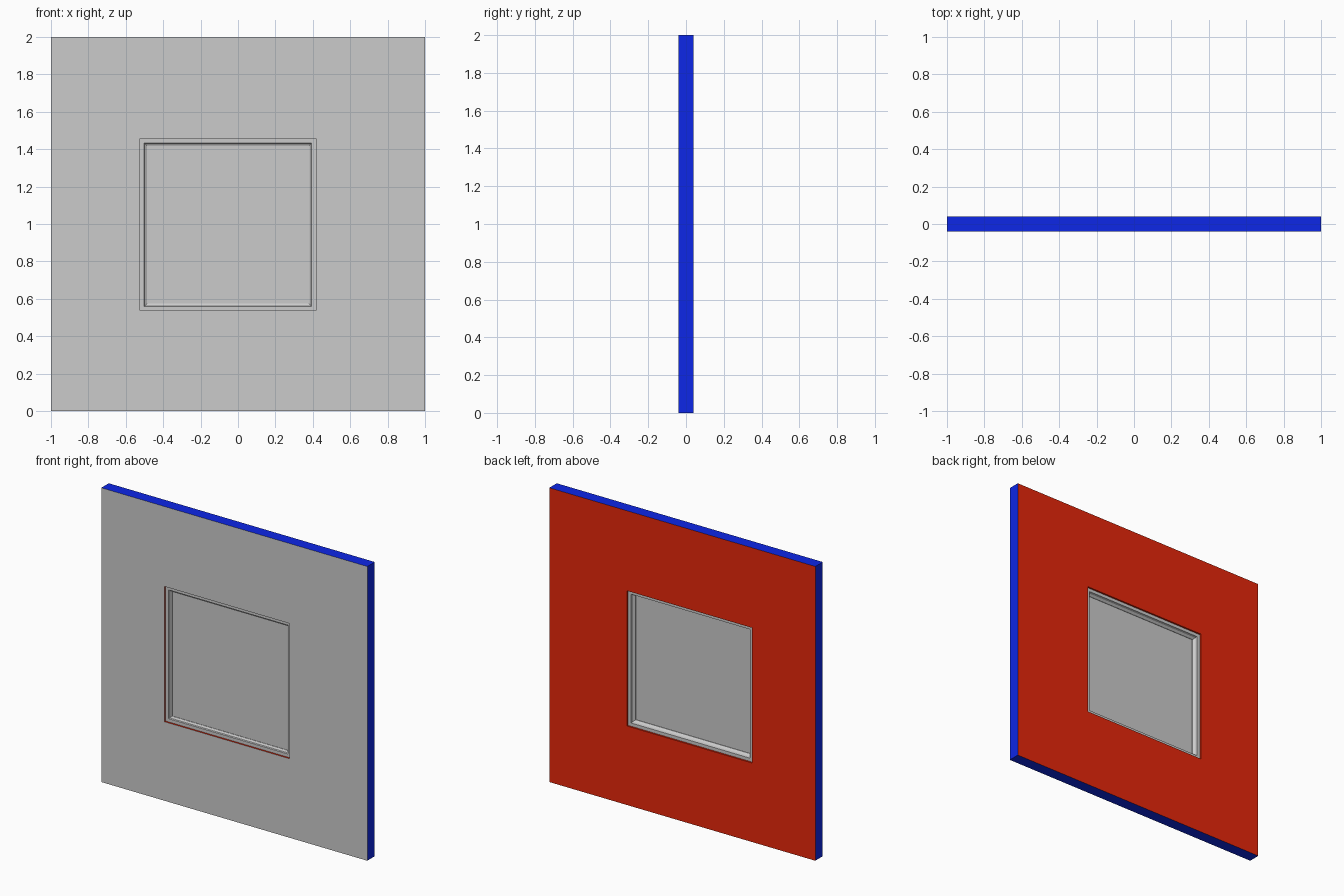
import bpy, bmesh

if "Cube" in bpy.data.objects:
    bpy.data.objects.remove(bpy.data.objects["Cube"])


def material(name, rgb):
    m = bpy.data.materials.new(name)
    m.diffuse_color = (*rgb, 1)
    m.use_nodes = True
    m.node_tree.nodes["Principled BSDF"].inputs["Base Color"].default_value = m.diffuse_color
    return m


def loft(name, rects, mats=(), slots=None, closed=False, cap=False):
    """Skin rectangles (x0, x1, z0, z1, y) lying in planes facing the front."""
    bm = bmesh.new()
    rings = [[bm.verts.new((x, y, z)) for x, z in
              ((x0, z0), (x1, z0), (x1, z1), (x0, z1))]
             for x0, x1, z0, z1, y in rects]
    n = len(rings)
    for i in range(n if closed else n - 1):
        a, b = rings[i], rings[(i + 1) % n]
        for k in range(4):
            j = (k + 1) % 4
            f = bm.faces.new((a[k], a[j], b[j], b[k]))
            f.material_index = slots[i] if slots else 0
    if cap:
        bm.faces.new(rings[0])
        bm.faces.new(rings[-1])
    bmesh.ops.recalc_face_normals(bm, faces=bm.faces)
    me = bpy.data.meshes.new(name)
    bm.to_mesh(me)
    bm.free()
    for m in mats:
        me.materials.append(m)
    ob = bpy.data.objects.new(name, me)
    bpy.context.collection.objects.link(ob)
    return ob


def opening(t, y):
    """Window opening outline inset by t at depth y."""
    return (-0.524 + t, 0.416 - t, 0.537 + t, 1.456 - t, y)


grey = material("front_grey", (0.8, 0.8, 0.8))
red = material("back_red", (0.8, 0.02, 0.003))
blue = material("edge_blue", (0.004, 0.02, 0.8))

# Wall slab: grey front, red reveal and back, blue outer edges
D = 0.04
loft("wall", [(-1, 1, 0, 2, -D), opening(0, -D), opening(0, D), (-1, 1, 0, 2, D)],
     (grey, red, blue), (0, 1, 1, 2), closed=True)

# Window frame: flat rim, small step, sloped bead on both sides
loft("window_frame", [opening(t, y) for t, y in (
    (0, -0.028), (0.022, -0.028), (0.025, -0.02), (0.037, -0.012),
    (0.037, 0.0), (0.025, 0.012), (0.022, 0.028), (0, 0.028))], closed=True)

# Glass pane
loft("window_pane", [opening(0.034, -0.009), opening(0.034, -0.003)], cap=True)
